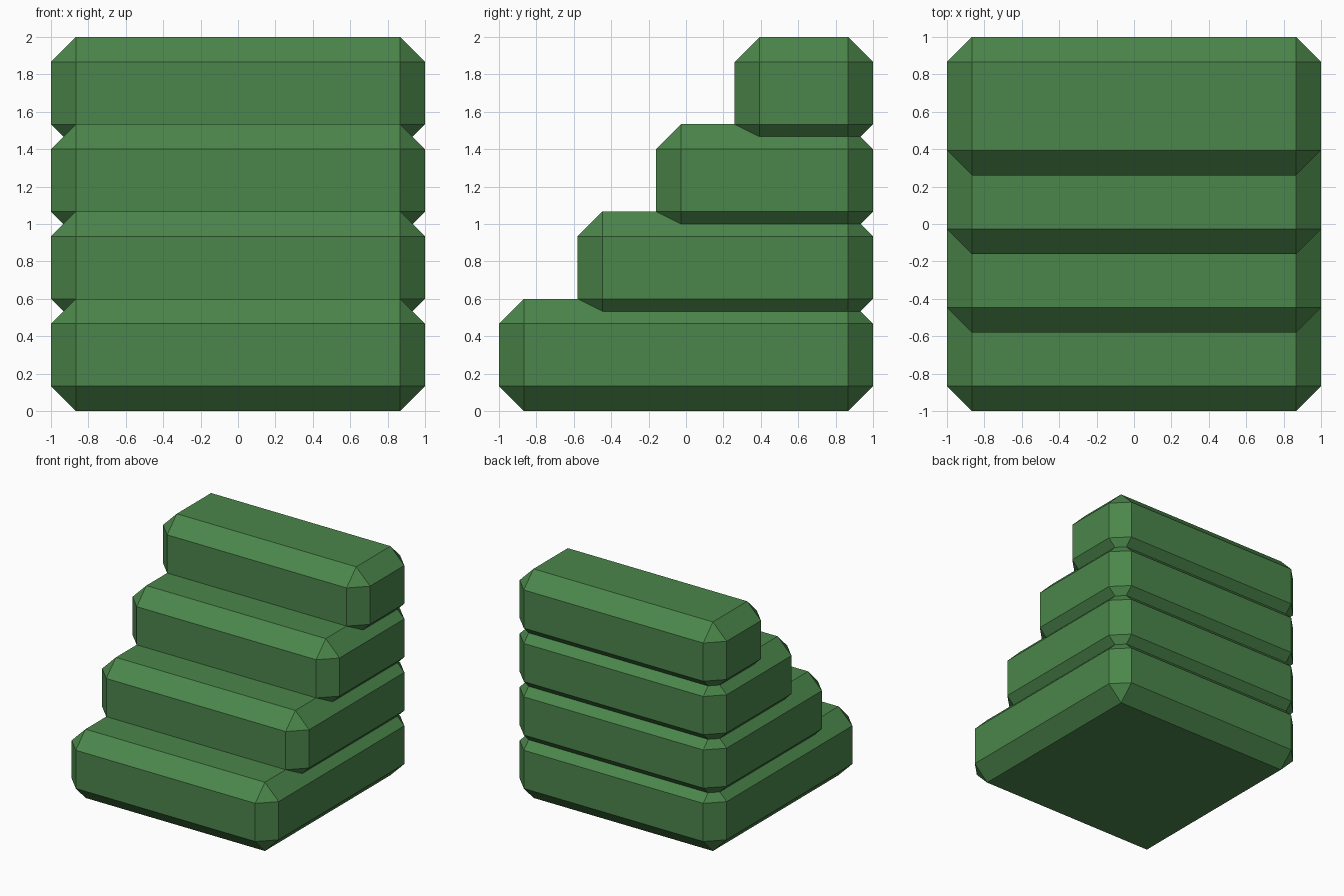
import bpy
import bmesh

if "Cube" in bpy.data.objects:
    bpy.data.objects.remove(bpy.data.objects["Cube"])

green = bpy.data.materials.new("leaf green")
green.diffuse_color = (0.07, 0.24, 0.07, 1)
green.use_nodes = True
green.node_tree.nodes["Principled BSDF"].inputs["Base Color"].default_value = green.diffuse_color

STEPS = 4
CHAMFER = 0.1333
HEIGHT = 0.6
RISE = (2 - HEIGHT) / (STEPS - 1)
RUN = 0.42


def chamfered_slab(name, y0, y1, z0, z1):
    """Box two units wide with every edge cut flat."""
    bm = bmesh.new()
    bmesh.ops.create_cube(bm, size=1)
    for v in bm.verts:
        v.co.x *= 2
        v.co.y = y0 + (v.co.y + 0.5) * (y1 - y0)
        v.co.z = z0 + (v.co.z + 0.5) * (z1 - z0)
    bmesh.ops.bevel(bm, geom=bm.edges[:], offset=CHAMFER, offset_type='OFFSET',
                    segments=1, profile=0.5, affect='EDGES')
    bmesh.ops.recalc_face_normals(bm, faces=bm.faces[:])
    mesh = bpy.data.meshes.new(name)
    bm.to_mesh(mesh)
    bm.free()
    mesh.materials.append(green)
    obj = bpy.data.objects.new(name, mesh)
    bpy.context.collection.objects.link(obj)


# Stair steps: overlapping slabs, flush at the back, each shorter than the last
for i in range(STEPS):
    chamfered_slab(f"step_{i + 1}", -1 + i * RUN, 1, i * RISE, i * RISE + HEIGHT)
